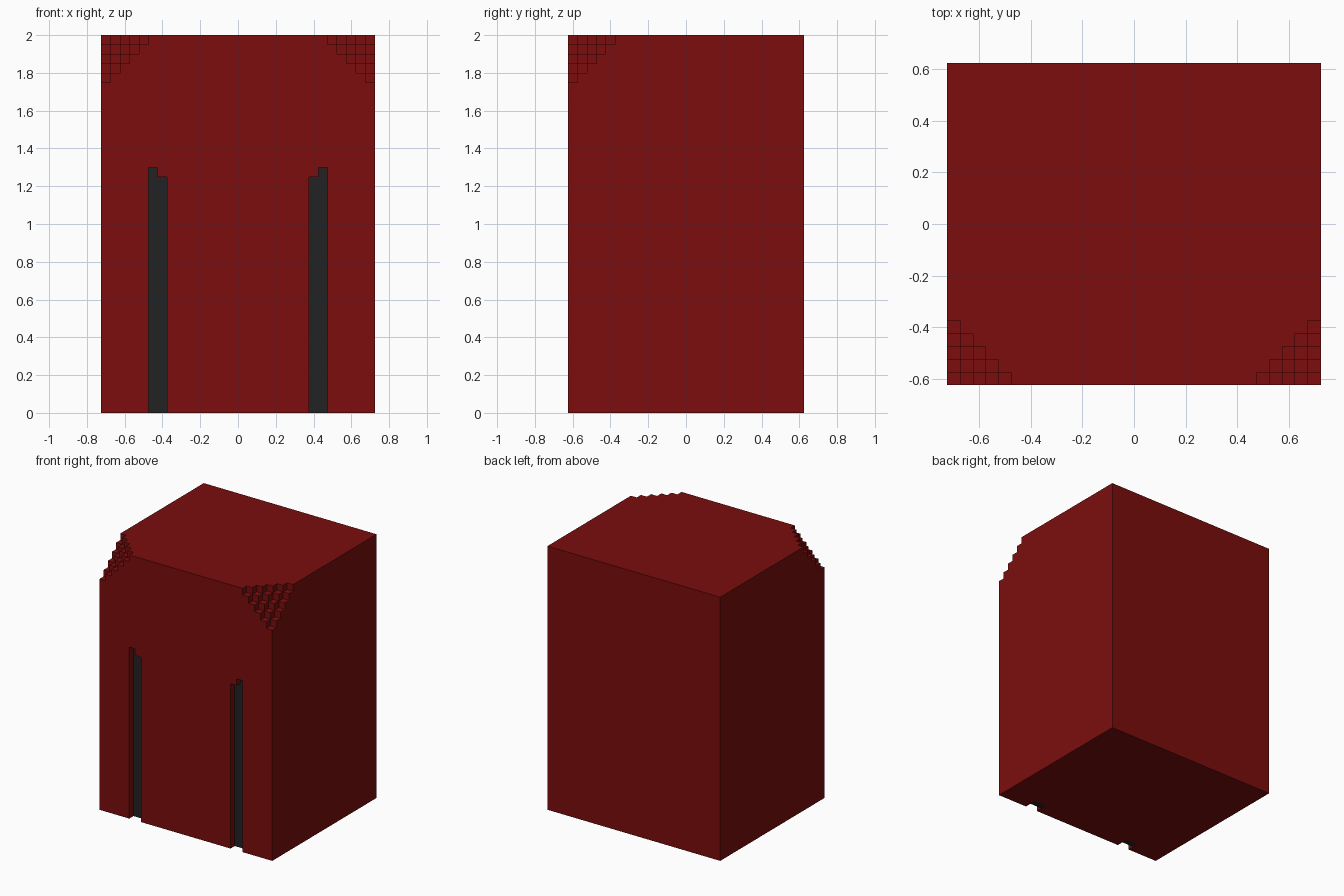
import bpy, bmesh

if "Cube" in bpy.data.objects:
    bpy.data.objects.remove(bpy.data.objects["Cube"])

V = 0.05                      # size of one block step
NX, NY, NZ = 29, 25, 40       # steps along x, y (front to back), z


def material(name, rgb):
    m = bpy.data.materials.new(name)
    m.diffuse_color = (*rgb, 1.0)
    m.use_nodes = True
    m.node_tree.nodes["Principled BSDF"].inputs["Base Color"].default_value = m.diffuse_color
    return m


red = material("dark red", (0.2, 0.004, 0.004))
grey = material("charcoal", (0.0165, 0.0165, 0.0165))


def in_groove(i, k):
    """Two vertical front grooves, mirrored, outer column one step taller."""
    i = min(i, NX - 1 - i)
    return (i == 5 and k < 26) or (i == 6 and k < 25)


def solid(i, j, k):
    if not (0 <= i < NX and 0 <= j < NY and 0 <= k < NZ):
        return False
    # stepped bevel on both front top corners
    if min(i, NX - 1 - i) + j + (NZ - 1 - k) <= 4:
        return False
    return not (j == 0 and in_groove(i, k))


bm = bmesh.new()
points = {}


def vert(p):
    if p not in points:
        points[p] = bm.verts.new(((p[0] - NX / 2) * V, (p[1] - NY / 2) * V, p[2] * V))
    return points[p]


# body skin: one quad wherever a filled step meets empty space
for i in range(NX):
    for j in range(NY):
        for k in range(NZ):
            if not solid(i, j, k):
                continue
            for axis in range(3):
                a, b = (axis + 1) % 3, (axis + 2) % 3
                for side in (0, 1):
                    n = [i, j, k]
                    n[axis] += 2 * side - 1
                    if solid(*n):
                        continue
                    loop = []
                    for da, db in ((0, 0), (1, 0), (1, 1), (0, 1)):
                        p = [i, j, k]
                        p[axis] += side
                        p[a] += da
                        p[b] += db
                        loop.append(vert(tuple(p)))
                    f = bm.faces.new(loop if side else loop[::-1])
                    # groove lining is charcoal
                    f.material_index = int(j == 1 and in_groove(i, k))

# merge flat areas
bmesh.ops.dissolve_limit(bm, angle_limit=0.01, verts=bm.verts[:], edges=bm.edges[:],
                         delimit={'MATERIAL'})
mesh = bpy.data.meshes.new("block_body")
bm.to_mesh(mesh)
bm.free()
mesh.materials.append(red)
mesh.materials.append(grey)
body = bpy.data.objects.new("block_body", mesh)
bpy.context.collection.objects.link(body)
